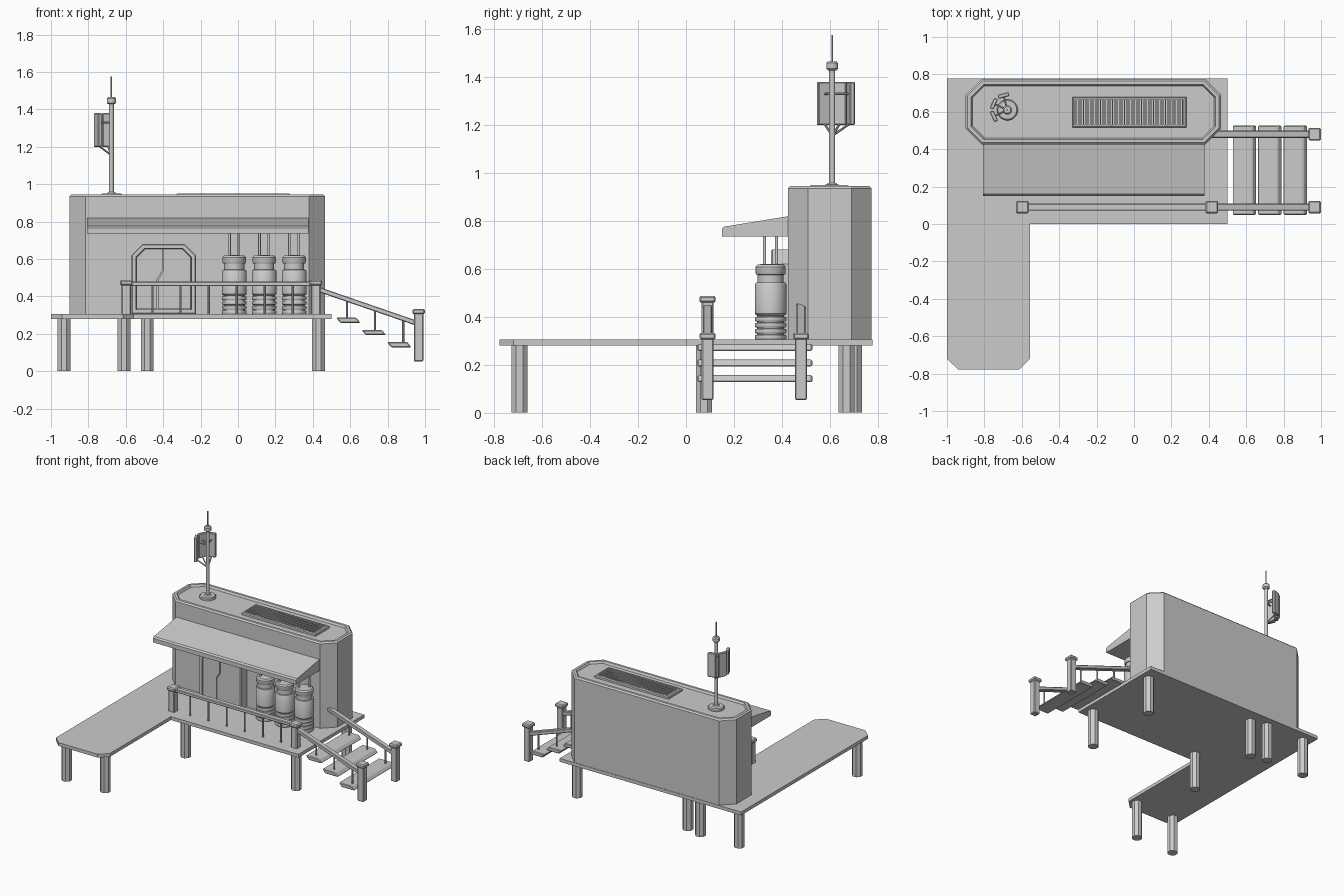
import bpy, bmesh, math
from mathutils import Vector

if "Cube" in bpy.data.objects:
    bpy.data.objects.remove(bpy.data.objects["Cube"])

smooth = []


def make(name, bm):
    bmesh.ops.recalc_face_normals(bm, faces=bm.faces[:])
    me = bpy.data.meshes.new(name)
    bm.to_mesh(me)
    bm.free()
    ob = bpy.data.objects.new(name, me)
    bpy.context.collection.objects.link(ob)
    return ob


def loft(name, loops):
    """Skin a stack of equal-length 3D loops and cap both ends."""
    bm = bmesh.new()
    rings = [[bm.verts.new(p) for p in loop] for loop in loops]
    n = len(rings[0])
    for a, b in zip(rings, rings[1:]):
        for i in range(n):
            j = (i + 1) % n
            bm.faces.new((a[i], a[j], b[j], b[i]))
    bm.faces.new(rings[0])
    bm.faces.new(rings[-1])
    return make(name, bm)


def bevel(ob, w):
    m = ob.modifiers.new("bevel", 'BEVEL')
    m.width, m.segments = w, 1
    return ob


def octo(x0, x1, y0, y1, c, d, z):
    """Chamfered rectangle, inset by d, at height z."""
    c -= d * (2 - math.sqrt(2))
    x0, x1, y0, y1 = x0 + d, x1 - d, y0 + d, y1 - d
    return [(x0 + c, y0, z), (x1 - c, y0, z), (x1, y0 + c, z), (x1, y1 - c, z),
            (x1 - c, y1, z), (x0 + c, y1, z), (x0, y1 - c, z), (x0, y0 + c, z)]


def rect(x0, x1, y0, y1, z):
    return [(x0, y0, z), (x1, y0, z), (x1, y1, z), (x0, y1, z)]


def box(name, x0, x1, y0, y1, z0, z1):
    return loft(name, [rect(x0, x1, y0, y1, z0), rect(x0, x1, y0, y1, z1)])


def xz_prism(name, pts, y0, y1):
    return loft(name, [[(x, y, z) for x, z in pts] for y in (y0, y1)])


def lathe(name, x, y, profile, n=32):
    """Stack of (radius, z) rings around a vertical axis."""
    ob = loft(name, [[(x + r * math.cos(math.tau * (i + .5) / n), y + r * math.sin(math.tau * (i + .5) / n), z)
                      for i in range(n)] for r, z in profile])
    smooth.append(ob)
    return ob


def rod(name, a, b, r, n=10):
    a, b = Vector(a), Vector(b)
    q = (b - a).to_track_quat('Z', 'Y')
    ring = [q @ Vector((r * math.cos(math.tau * i / n), r * math.sin(math.tau * i / n), 0)) for i in range(n)]
    ob = loft(name, [[p + v for v in ring] for p in (a, b)])
    smooth.append(ob)


# L-shaped deck
deck = [(-1, .778), (-1, -.72), (-.94, -.778), (-.615, -.778), (-.555, -.72), (-.555, 0), (.5, 0), (.5, .778)]
loft("deck", [[(x, y, z) for x, y in deck] for z in (.28, .305)])

# Octagonal deck legs
for x, y in [(.43, .67), (.43, .075), (-.485, .67), (-.485, .075),
             (-.61, .7), (-.93, .7), (-.61, -.695), (-.93, -.695)]:
    lathe("deck_leg", x, y, [(.037, 0), (.037, .281)], 8)

# Cabin with raised roof rim
plan = (-.9, .465, .425, .775, .085)
loft("cabin", [octo(*plan, d, z) for d, z in
               [(0, .304), (0, .935), (.01, .945), (.028, .945), (.036, .93)]])

# Roof vent: frame, then slats
loft("vent_frame", [rect(-.33 + d, .28 - d, .515 + d, .68 - d, z) for d, z in
                    [(0, .925), (0, .944), (.006, .95), (.015, .95), (.015, .936)]])
slat = box("vent_slats", -.312, -.305, .53, .665, .934, .947)
arr = slat.modifiers.new("array", 'ARRAY')
arr.count = 46
arr.use_relative_offset = False
arr.use_constant_offset = True
arr.constant_offset_displace = (.0129, 0, 0)

# Canopy wedge over the front wall
canopy = [(.43, .735), (.43, .82), (.16, .776), (.15, .766), (.15, .735)]
loft("canopy", [[(x, y, z) for y, z in canopy] for x in (-.808, .376)])

# Entrance: block with recessed chamfered frame and two interlocking leaves


def door_loop(d, y):
    x0, x1, z0, z1, c = -.57 + d, -.225 - d, .305 + d, .68 - d, .06 - d * .586
    return [(x0, y, z0), (x1, y, z0), (x1, y, z1 - c), (x1 - c, y, z1), (x0 + c, y, z1), (x0, y, z1 - c)]


loft("door_frame", [door_loop(d, y) for d, y in
                    [(0, .43), (0, .36), (.005, .355), (.024, .355), (.026, .375)]])
seam = [(-.43, .332), (-.43, .49), (-.402, .535), (-.402, .653)]
left = [(x - .003, z) for x, z in seam] + [(-.497, .653), (-.542, .608), (-.542, .332)]
right = [(x + .003, z) for x, z in seam] + [(-.298, .653), (-.253, .608), (-.253, .332)]
xz_prism("door_leaf_left", left, .362, .38)
xz_prism("door_leaf_right", right, .362, .38)

# Three ribbed tanks with twin pipes up to the canopy
profile = [(.063, .303)]
for k in range(4):
    z = .306 + k * .025
    profile += [(.064, z), (.066, z + .003), (.066, z + .015), (.064, z + .018), (.057, z + .019), (.057, z + .024)]
profile += [(.062, .408), (.066, .413), (.066, .535), (.062, .542), (.054, .543), (.054, .575),
            (.06, .576), (.063, .581), (.063, .608), (.055, .618), (.03, .62)]
for x in (-.02, .14, .30):
    lathe("tank", x, .353, profile)
    for s in (-.025, .025):
        rod("tank_pipe", (x + s, .353 + s, .61), (x + s, .353 + s, .76), .007)

# Railing and stair posts with bevelled caps


def post(name, x, y, z0, z1):
    bevel(box(name, x - .025, x + .025, y - .025, y + .025, z0, z1 - .02), .005)
    bevel(box(name + "_cap", x - .034, x + .034, y - .034, y + .034, z1 - .028, z1), .007)


FRONT, BACK = .09, .48
post("rail_post", -.597, FRONT, .3, .487)
post("rail_post", .416, FRONT, .3, .487)
bevel(box("front_rail", -.58, .4, FRONT - .019, FRONT + .019, .455, .479), .004)
for k in range(6):
    x = -.457 + .15 * k
    rod("baluster", (x, FRONT, .279), (x, FRONT, .46), .006, 8)


# Stair: sloping rails, end posts, hanging treads
def rail_z(x):
    return .434 - (x - .44) * .344


for y, x0 in ((FRONT, .43), (BACK, .41)):
    post("stair_post", .966, y, .052, .333)
    pts = [(x0, rail_z(x0) - .014), (.955, rail_z(.955) - .014), (.955, rail_z(.955) + .014), (x0, rail_z(x0) + .014)]
    bevel(xz_prism("stair_rail", pts, y - .019, y + .019), .004)
for k in range(3):
    x, z = .525 + .136 * k, .258 - .065 * k
    bevel(xz_prism("stair_tread", [(x + .022, z), (x + .13, z), (x + .108, z + .028), (x, z + .028)], .048, .527), .005)
    for y in (FRONT, BACK):
        xr = .583 + .15 * k
        rod("tread_hanger", (xr, y, z + .01), (xr, y, rail_z(xr)), .006, 8)

# Antenna mast
mx, my = -.677, .61
lathe("mast_base", mx, my, [(.056, .928), (.056, .944), (.05, .95), (.024, .951), (.018, .958)], 24)
lathe("mast", mx, my, [(.013, .94), (.013, 1.435)], 16)
lathe("mast_collar", mx, my, [(.018, 1.428), (.025, 1.435), (.025, 1.458), (.018, 1.466)], 16)
lathe("mast_tip", mx, my, [(.004, 1.46), (.004, 1.575)], 8)
for deg in (105, 155, 205):
    a = math.radians(deg)
    c, s = math.cos(a), math.sin(a)
    panel = bevel(box("antenna_panel", -.011, .011, -.03, .03, 1.2, 1.38), .004)
    panel.location = (mx + .08 * c, my + .08 * s, 0)
    panel.rotation_euler.z = a
    rod("panel_strut", (mx, my, 1.155), (mx + .075 * c, my + .075 * s, 1.205), .005, 8)
    rod("panel_arm", (mx, my, 1.33), (mx + .075 * c, my + .075 * s, 1.33), .005, 8)

# Smooth the round parts, keeping edges sharp
for ob in smooth:
    ob.select_set(True)
bpy.context.view_layer.objects.active = smooth[0]
bpy.ops.object.shade_smooth_by_angle(angle=math.radians(38))
